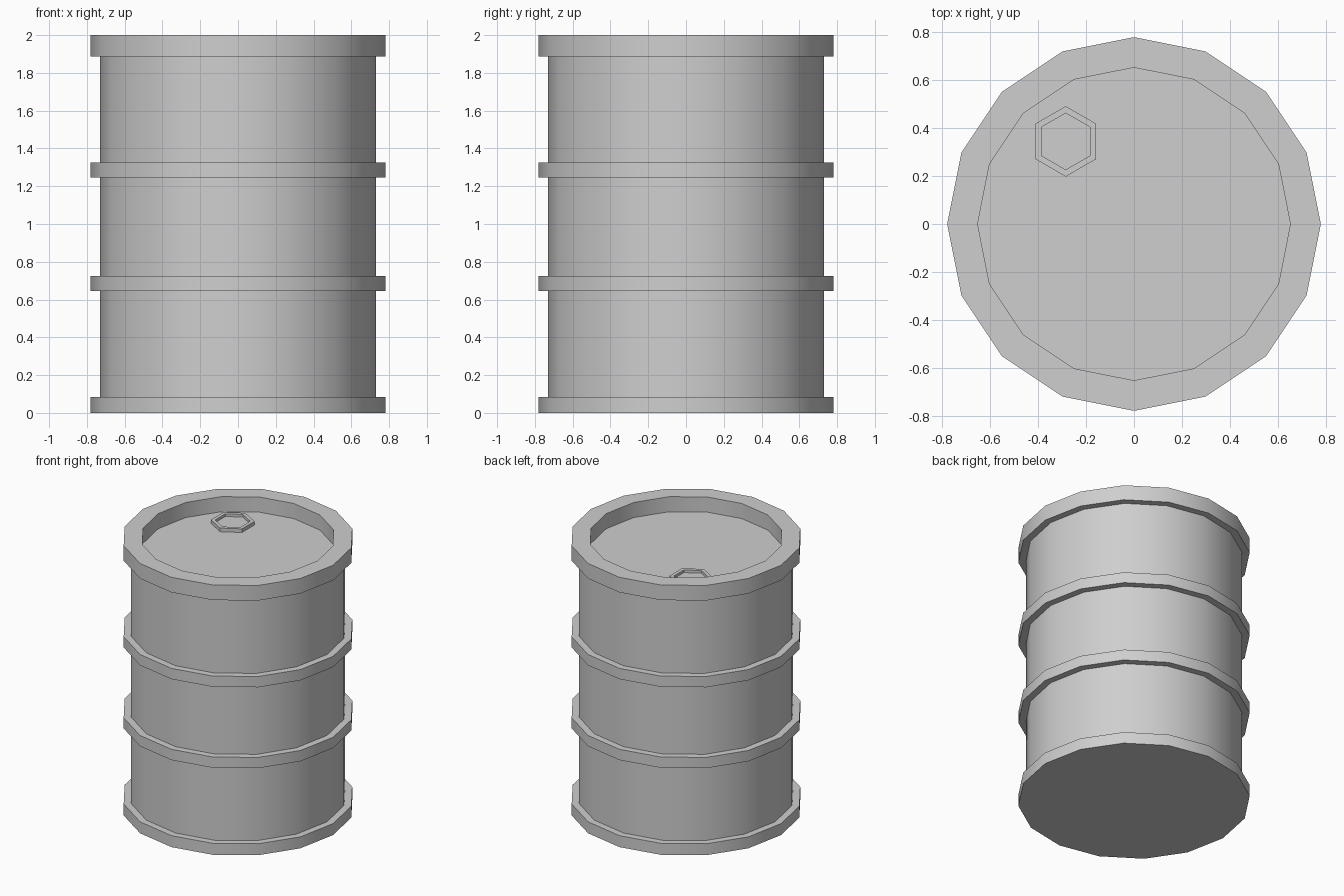
import bpy
import bmesh
import math

cube = bpy.data.objects.get("Cube")
if cube:
    bpy.data.objects.remove(cube, do_unlink=True)

steel = bpy.data.materials.new("grey steel")
steel.use_nodes = True
GREY = (0.62, 0.62, 0.62, 1.0)
steel.diffuse_color = GREY
steel.node_tree.nodes["Principled BSDF"].inputs["Base Color"].default_value = GREY

SIDES = 16
BODY_R, RIM_R, LIP_R = 0.73, 0.78, 0.653
LID_Z = 1.888


def lathe(name, profile, sides=SIDES, turn=0.0, centre=(0, 0), cap_first=False, cap_last=False):
    """Revolve an upward (radius, z) profile; optionally close its ends."""
    bm = bmesh.new()
    rings = []
    for r, z in profile:
        ring = []
        for i in range(sides):
            a = turn + math.tau * i / sides
            ring.append(bm.verts.new((r * math.cos(a), r * math.sin(a), z)))
        rings.append(ring)
    for low, high in zip(rings, rings[1:]):
        for i in range(sides):
            j = (i + 1) % sides
            bm.faces.new((low[i], low[j], high[j], high[i]))
    if cap_first:
        bm.faces.new(rings[0][::-1])
    if cap_last:
        bm.faces.new(rings[-1])
    mesh = bpy.data.meshes.new(name)
    bm.to_mesh(mesh)
    bm.free()
    mesh.materials.append(steel)
    obj = bpy.data.objects.new(name, mesh)
    obj.location = (centre[0], centre[1], 0)
    bpy.context.collection.objects.link(obj)
    bpy.ops.object.select_all(action="DESELECT")
    obj.select_set(True)
    bpy.context.view_layer.objects.active = obj
    bpy.ops.object.shade_smooth_by_angle(angle=math.radians(35))
    return obj


# Drum wall between the end rims
lathe("drum_wall", [(BODY_R, 0.085), (BODY_R, LID_Z)])

# Bottom rim with the closed base
lathe("bottom_rim", [(RIM_R, 0), (RIM_R, 0.085), (BODY_R, 0.085)], cap_first=True)

# Two raised hoops around the wall
for name, z in (("lower_hoop", 0.645), ("upper_hoop", 1.245)):
    lathe(name, [(BODY_R, z), (RIM_R, z), (RIM_R, z + 0.08), (BODY_R, z + 0.08)])

# Top rim with the sunken lid
lathe("top_rim_and_lid", [(BODY_R, LID_Z), (RIM_R, LID_Z), (RIM_R, 2), (LIP_R, 2), (LIP_R, LID_Z)],
      cap_last=True)

# Hexagonal filler cap with a recessed centre
lathe("filler_cap", [(0.147, LID_Z), (0.147, 1.915), (0.118, 1.915), (0.118, 1.895)],
      sides=6, turn=math.pi / 2, centre=(-0.285, 0.345), cap_last=True)
